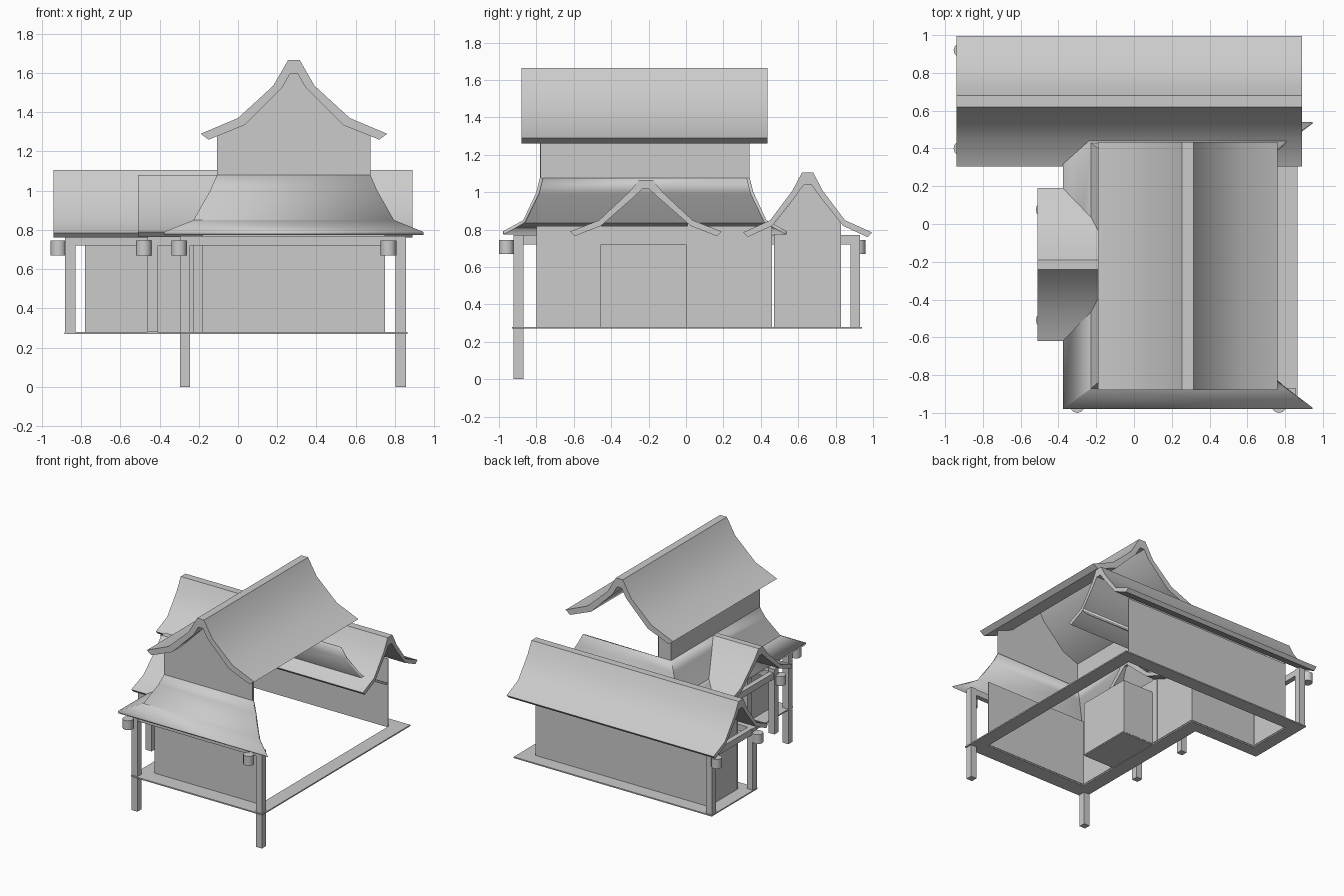
import bpy
import math

cube = bpy.data.objects.get("Cube")
if cube:
    bpy.data.objects.remove(cube, do_unlink=True)

plain = bpy.data.materials.new("plain_grey")
plain.use_nodes = True
GREY = (0.6, 0.6, 0.6, 1)
plain.diffuse_color = GREY
plain.node_tree.nodes["Principled BSDF"].inputs["Base Color"].default_value = GREY


def build(name, verts, faces, smooth=False):
    me = bpy.data.meshes.new(name)
    me.from_pydata(verts, [], faces)
    me.update()
    ob = bpy.data.objects.new(name, me)
    bpy.context.collection.objects.link(ob)
    me.materials.append(plain)
    if smooth:
        bpy.ops.object.select_all(action='DESELECT')
        ob.select_set(True)
        bpy.context.view_layer.objects.active = ob
        bpy.ops.object.shade_smooth_by_angle(angle=math.radians(35))
    return ob


def extrude(name, ring, place, a, b, smooth=False):
    """Prism from a closed 2D ring, swept from a to b along one axis."""
    n = len(ring)
    verts = [place(u, v, t) for t in (a, b) for u, v in ring]
    faces = [tuple(range(n))[::-1], tuple(range(n, 2 * n))]
    faces += [(i, (i + 1) % n, (i + 1) % n + n, i + n) for i in range(n)]
    ob = build(name, verts, faces, smooth)
    import bmesh
    bm = bmesh.new()
    bm.from_mesh(ob.data)
    bmesh.ops.recalc_face_normals(bm, faces=bm.faces)
    bm.to_mesh(ob.data)
    bm.free()
    return ob


def along_x(u, v, t):
    return (t, u, v)


def along_y(u, v, t):
    return (u, t, v)


def along_z(u, v, t):
    return (u, v, t)


def box(name, x0, x1, y0, y1, z0, z1):
    return extrude(name, [(x0, y0), (x1, y0), (x1, y1), (x0, y1)], along_z, z0, z1)


def symmetric(half, centre):
    """Mirror a half profile around a centre line, keeping its order."""
    return [(centre + u, v) for u, v in half] + [(centre - u, v) for u, v in half[::-1]]


def roof(name, outer, inner, centre, place, a, b):
    ring = symmetric(outer[::-1], centre) + symmetric(inner, centre)[::-1]
    n = len(outer)
    top = [(centre - u, v) for u, v in outer[::-1]] + [(centre + u, v) for u, v in outer]
    low = [(centre + u, v) for u, v in inner[::-1]] + [(centre - u, v) for u, v in inner]
    return extrude(name, top + low, place, a, b, True)


# Curved gable roofs
TOWER_X, WING_Y, PORCH_Y = 0.285, 0.65, -0.215
roof("tower_roof", [(.03, 1.665), (.105, 1.535), (.285, 1.37), (.475, 1.29)],
     [(.02, 1.595), (.06, 1.525), (.25, 1.335), (.435, 1.26)],
     TOWER_X, along_y, -.88, .435)
small_outer = [(.03, 1.105), (.08, 1.01), (.2, .85), (.345, .785)]
small_inner = [(.02, 1.04), (.07, .97), (.19, .82), (.32, .76)]
roof("wing_roof", small_outer, small_inner, WING_Y, along_x, -.94, .89)
roof("porch_roof", [(.025, 1.08), (.09, 1.0), (.25, .85), (.405, .79)],
     [(.015, 1.02), (.08, .96), (.24, .82), (.38, .765)],
     PORCH_Y, along_x, -.51, -.1)

# Flared skirt roof on the front, left-hand and back sides of the tower
profile = [(0, 0, 1.08), (.035, .02, 1.0), (.12, .09, .85), (.27, .2, .79)]
X0, X1, Y0, Y1 = -.107, .675, -.78, .34
verts = []
for dx, dy, z in profile:
    verts += [(X1 + dx, Y0 - dy, z), (X0 - dx, Y0 - dy, z),
              (X0 - dx, Y1 + dy, z), (X1 + dx, Y1 + dy, z)]
faces = [(4 * r + c + 1, 4 * r + c, 4 * r + c + 4, 4 * r + c + 5)
         for r in range(3) for c in range(3)]
skirt = build("skirt_roof", verts, faces, True)
solid = skirt.modifiers.new("thickness", 'SOLIDIFY')
solid.thickness = 0.018
solid.offset = -1 if skirt.data.polygons[0].normal.z > 0 else 1

# Upper tower walls
gable = [(.02, 1.595), (.06, 1.525), (.25, 1.335), (.39, 1.279), (.39, 1.06)]
extrude("tower_front_gable", symmetric(gable, TOWER_X), along_y, Y0, Y0 + .004)
box("tower_side_wall", X0, X0 + .004, Y0, Y1, 1.06, 1.285)
box("tower_back_strip", X0, X0 + .11, Y1 - .004, Y1, 1.06, 1.285)

# Ground floor walls
T = .004
LOW, TOP, LINTEL = .28, .82, .72
box("front_wall", -.18, .75, -.8, -.8 + T, LOW, TOP)
box("side_wall_front", -.18, -.18 + T, -.8, -.455, LOW, TOP)
box("side_wall_back", -.18, -.18 + T, 0, .455, LOW, TOP)
box("side_wall_over_door", -.18, -.18 + T, -.455, 0, LINTEL, TOP)
box("wing_front_wall", -.78, -.18, .455, .455 + T, LOW, TOP)
box("wing_back_wall", -.78, .75, .83 - T, .83, LOW, TOP)
wing_gable = [(.02, 1.04), (.07, .97), (.18, .832), (.18, LOW)]
extrude("wing_end_wall", symmetric(wing_gable, WING_Y), along_x, -.78, -.78 + T)

# Recessed entrance
box("entrance_back", .1, .1 + T, -.455, 0, LOW, LINTEL)
for side, y in (("front", -.455), ("back", 0)):
    box("entrance_side_" + side, -.18, .1, y - T / 2, y + T / 2, LOW, LINTEL)
box("entrance_ceiling", -.18, .1, -.455, 0, LINTEL, LINTEL + T)
box("entrance_floor", -.18, .1, -.455, 0, .272, LOW)

# Veranda: a narrow deck following the L-shaped plan
outer = [(.865, -.93), (.865, .94), (-.885, .94), (-.885, .36), (-.295, .36), (-.295, -.93)]
inner = [(.75, -.8), (.75, .83), (-.78, .83), (-.78, .455), (-.18, .455), (-.18, -.8)]
n = len(outer)
verts = [(x, y, z) for z in (.27, LOW) for ring in (outer, inner) for x, y in ring]
faces = []
for i in range(n):
    j = (i + 1) % n
    faces += [(i, i + n, j + n, j),
              (i + 2 * n, j + 2 * n, j + 3 * n, i + 3 * n),
              (i, j, j + 2 * n, i + 2 * n),
              (i + n, i + 3 * n, j + 3 * n, j + n)]
build("veranda_deck", verts, faces)


# Posts and lintel beams
def post(name, x, y, z0, z1, r=.026):
    box(name, x - r, x + r, y - r, y + r, z0, z1)


for side, x in (("right", -.27), ("left", .83)):
    post("front_post_" + side, x, -.895, 0, .77)
for side, y in (("front", .39), ("back", .905)):
    post("wing_post_" + side, -.855, y, LOW, .77)
for side, y in (("front", -.482), ("back", .035)):
    post("porch_post_" + side, -.435, y, LOW, .8)
    post("entrance_post_" + side, -.2, y, LOW, .84)
    box("porch_beam_" + side, -.435, -.2, y - .02, y + .02, LINTEL, .77)
box("porch_cross_beam", -.455, -.415, -.482, .035, LINTEL, .77)
box("front_beam", -.27, .83, -.915, -.875, LINTEL, .77)
box("side_beam", -.29, -.25, -.895, -.482, LINTEL, .77)
box("wing_end_beam", -.875, -.835, .39, .905, LINTEL, .77)
box("wing_front_beam", -.855, -.2, .37, .41, LINTEL, .77)

# Hanging lanterns
spots = [(-.915, .92), (-.915, .4), (-.48, .075), (-.48, -.51), (-.3, -.96), (.767, -.96)]
for k, (x, y) in enumerate(spots):
    ring = [(x + .04 * math.cos(math.tau * i / 12), y + .04 * math.sin(math.tau * i / 12))
            for i in range(12)]
    extrude("lantern_%d" % (k + 1), ring, along_z, .67, .745, True)
